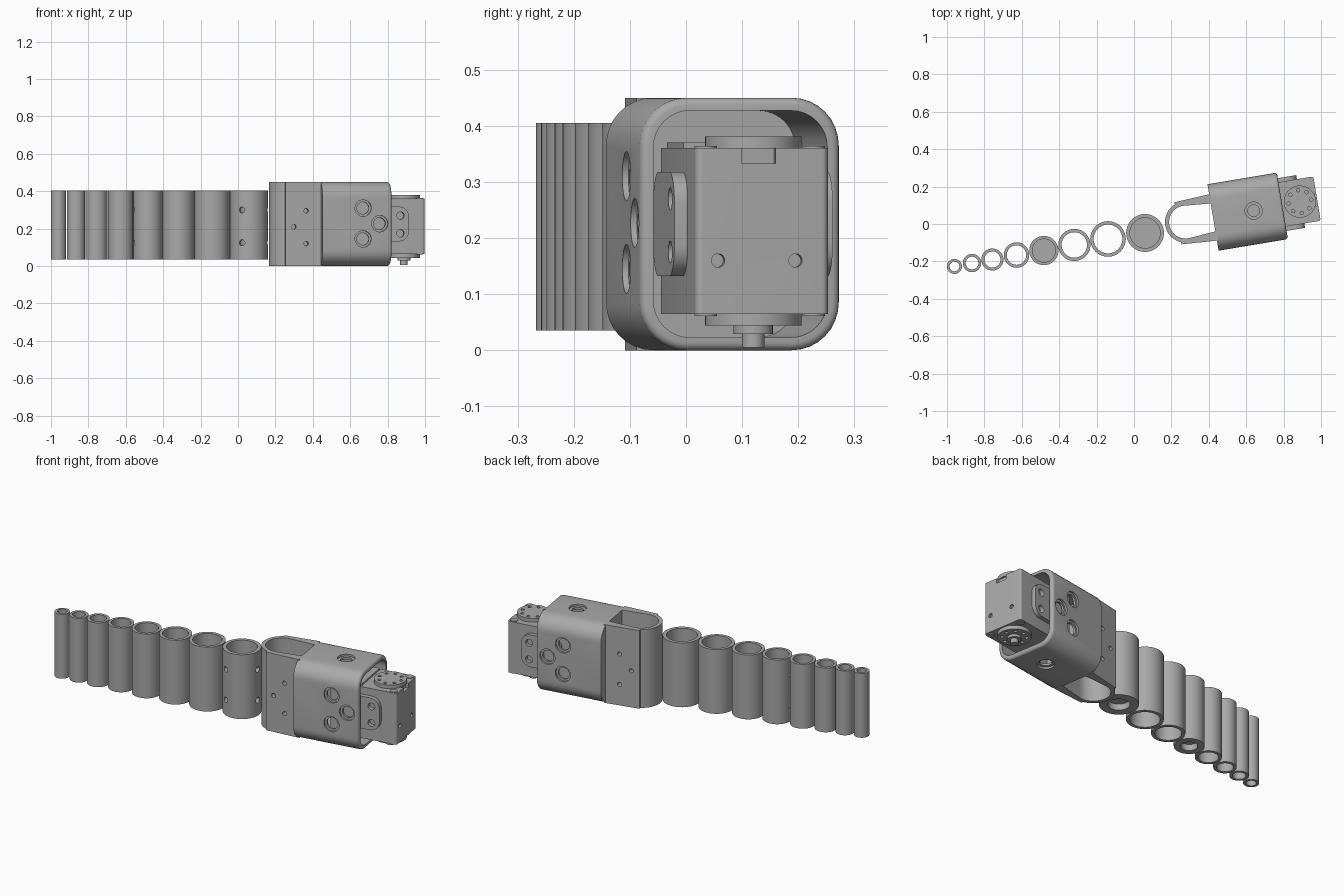
import bpy, bmesh, math
from mathutils import Matrix, Vector

if "Cube" in bpy.data.objects:
    bpy.data.objects.remove(bpy.data.objects["Cube"])

metal = bpy.data.materials.new("plain_grey")
metal.use_nodes = True
GREY = (0.4, 0.4, 0.4, 1)
metal.diffuse_color = GREY
metal.node_tree.nodes["Principled BSDF"].inputs["Base Color"].default_value = GREY

# The head is built along x, then turned and moved into place
HEAD = Matrix.Translation((0.608, 0.066, 0)) @ Matrix.Rotation(math.radians(9.5), 4, "Z")
AXES = {"x": Matrix.Rotation(math.pi / 2, 4, "Y"),
        "y": Matrix.Rotation(-math.pi / 2, 4, "X"), "z": Matrix()}


def finish(name, bm):
    bmesh.ops.recalc_face_normals(bm, faces=bm.faces)
    mesh = bpy.data.meshes.new(name)
    bm.to_mesh(mesh)
    bm.free()
    mesh.materials.append(metal)
    obj = bpy.data.objects.new(name, mesh)
    bpy.context.collection.objects.link(obj)
    return obj


def box(name, lo, hi, axis=None, radius=0, rim=0):
    """Box with edges along one axis rounded, and optionally its +x rim."""
    bm = bmesh.new()
    bmesh.ops.create_cube(bm, size=1)
    lo, hi = Vector(lo), Vector(hi)
    for v in bm.verts:
        v.co = (lo + hi) / 2 + v.co * (hi - lo)
    if axis:
        i = "xyz".index(axis)
        edges = [e for e in bm.edges
                 if abs(e.verts[0].co[i] - e.verts[1].co[i]) > 1e-5]
        bmesh.ops.bevel(bm, geom=edges, offset=radius, segments=8,
                        profile=0.5, affect="EDGES")
    if rim:
        edges = [e for e in bm.edges if all(v.co.x > hi.x - 1e-5 for v in e.verts)]
        bmesh.ops.bevel(bm, geom=edges, offset=rim, segments=4,
                        profile=0.5, affect="EDGES")
    return finish(name, bm)


def rod(name, centre, radius, length, axis="z"):
    bm = bmesh.new()
    bmesh.ops.create_cone(bm, cap_ends=True, segments=32, radius1=radius,
                          radius2=radius, depth=length,
                          matrix=Matrix.Translation(centre) @ AXES[axis])
    return finish(name, bm)


def prism(name, outline, z0, z1):
    bm = bmesh.new()
    face = bm.faces.new([bm.verts.new((x, y, z0)) for x, y in outline])
    top = bmesh.ops.extrude_face_region(bm, geom=[face])["geom"]
    for v in top:
        if isinstance(v, bmesh.types.BMVert):
            v.co.z = z1
    return finish(name, bm)


def lathe(name, profile, closed):
    bm = bmesh.new()
    verts = [bm.verts.new((r, 0, z)) for r, z in profile]
    edges = [bm.edges.new(p) for p in zip(verts, verts[1:])]
    if closed:
        edges.append(bm.edges.new((verts[-1], verts[0])))
    bmesh.ops.spin(bm, geom=verts + edges, axis=(0, 0, 1), cent=(0, 0, 0),
                   angle=math.tau, steps=48)
    bmesh.ops.remove_doubles(bm, verts=bm.verts, dist=1e-5)
    return finish(name, bm)


def cut(obj, *cutters):
    """Subtract the cutters one by one and discard them."""
    bpy.context.view_layer.objects.active = obj
    for c in cutters:
        c.hide_render = True
        mod = obj.modifiers.new("cut", "BOOLEAN")
        mod.operation, mod.solver, mod.object = "DIFFERENCE", "EXACT", c
        bpy.ops.object.modifier_apply(modifier=mod.name)
        bpy.data.objects.remove(c)


head = []

# Rounded shell, open towards the motor
shell = box("shell", (-0.188, -0.18, 0), (0.188, 0.18, 0.45), "x", 0.085, 0.014)
cut(shell, box("cutter", (-0.16, -0.157, 0.023), (0.3, 0.157, 0.427), "x", 0.065))
for u, z in ((0.032, 0.31), (0.032, 0.145), (0.122, 0.227)):
    cut(shell, rod("cutter", (u, 0, z), 0.032, 0.5, "y"))
    for side in (-1, 1):
        cut(shell, rod("cutter", (u, side * 0.18, z), 0.044, 0.022, "y"))
cut(shell, rod("cutter", (0.032, 0, 0.225), 0.031, 0.6))
for z in (0, 0.45):
    cut(shell, rod("cutter", (0.032, 0, z), 0.046, 0.022))
head.append(shell)

# U-shaped clip joining the shell to the tubes
def arc(radius, centre, steps=24):
    angles = [math.pi * (0.5 + i / steps) for i in range(steps + 1)]
    return [(centre + radius * math.cos(a), radius * math.sin(a)) for a in angles]


outline = [(-0.18, 0.11)] + arc(0.11, -0.337) + [(-0.18, -0.11)]
slot = [(-0.18, -0.075)] + arc(0.088, -0.337)[::-1] + [(-0.18, 0.075)]
clip = prism("clip", outline + slot, 0, 0.45)
arms = [clip]
for side in (-1, 1):
    pts = [(-0.378, side * 0.092), (-0.378, side * 0.114),
           (-0.18, side * 0.126), (-0.18, side * 0.092)]
    arms.append(prism("clip_arm", pts, 0, 0.45))
for part in arms:
    for u, z in ((-0.333, 0.21), (-0.267, 0.295), (-0.267, 0.12)):
        cut(part, rod("cutter", (u, 0, z), 0.012, 0.5, "y"))
head += arms

# Motor case with screw holes and a notch
motor = box("motor_case", (-0.01, -0.112, 0.065), (0.377, 0.128, 0.36), "z", 0.012)
cut(motor, box("cutter", (0.36, -0.03, 0.333), (0.4, 0.032, 0.4)))
for v in (-0.072, 0.068):
    cut(motor, rod("cutter", (0.377, v, 0.16), 0.012, 0.03, "x"))
head.append(motor)
head.append(box("motor_cap", (-0.01, -0.1, 0.36), (0.17, 0.115, 0.37)))
for v in (-0.09, 0.105):
    for z in (0.065, 0.36):
        head.append(rod("case_bolt", (0.35, v, z), 0.02, 0.008))

# Turning discs above and below the motor
horn_u, horn_v = 0.284, 0.007
for z in (0.37, 0.055):
    disc = rod("motor_disc", (horn_u, horn_v, z), 0.086, 0.022)
    outer = z + 0.011 * (1 if z > 0.2 else -1)
    for i in range(8):
        a = math.tau * i / 8
        spot = (horn_u + 0.062 * math.cos(a), horn_v + 0.062 * math.sin(a), outer)
        cut(disc, rod("cutter", spot, 0.009, 0.02))
    head.append(disc)
head.append(rod("disc_boss", (horn_u, horn_v, 0.038), 0.035, 0.018))
head.append(rod("disc_pin", (horn_u, horn_v, 0.018), 0.02, 0.026))

# Side brackets holding the motor
for side in (-1, 1):
    v = 0.007 + side * 0.131
    bracket = box("motor_bracket", (0.06, v - 0.012, 0.132), (0.288, v + 0.012, 0.318),
                  "y", 0.055)
    for z in (0.27, 0.175):
        cut(bracket, rod("cutter", (0.242, v, z), 0.02, 0.1, "y"))
    head.append(bracket)

for part in head:
    part.matrix_world = HEAD

# Row of shrinking tubes: x, y, radius, wall
TUBES = [(0.059, -0.048, 0.101, 0.02), (-0.139, -0.08, 0.095, 0.018),
         (-0.319, -0.112, 0.086, 0.018), (-0.482, -0.142, 0.078, 0.016),
         (-0.628, -0.166, 0.068, 0.016), (-0.757, -0.19, 0.059, 0.016),
         (-0.866, -0.209, 0.049, 0.015), (-0.96, -0.227, 0.04, 0.014)]
BOTTOM, TOP = 0.035, 0.405
HOLES = {0: (0, 248), 3: (190,)}
tubes = []
for n, (x, y, r, wall) in enumerate(TUBES):
    inner = r - wall
    if n in HOLES:
        # Floored tube with a recess underneath and side screw holes
        profile = [(0, 0.07), (r * 0.55, 0.07), (r * 0.55, BOTTOM), (r, BOTTOM),
                   (r, TOP), (inner, TOP), (inner, 0.09), (0, 0.09)]
        tube = lathe("floored_tube", profile, False)
        for degrees in HOLES[n]:
            a = math.radians(degrees)
            for z in (0.3, 0.125):
                drill = rod("cutter", (r, 0, 0), 0.016, 0.06, "x")
                drill.data.transform(Matrix.Translation((0, 0, z))
                                     @ Matrix.Rotation(a, 4, "Z"))
                cut(tube, drill)
    else:
        profile = [(r, BOTTOM), (r, TOP), (inner, TOP), (inner, BOTTOM)]
        tube = lathe("tube", profile, True)
    tube.location = (x, y, 0)
    tubes.append(tube)

# Smooth round faces, keep hard edges
bpy.ops.object.select_all(action="DESELECT")
for part in head + tubes:
    part.select_set(True)
bpy.context.view_layer.objects.active = shell
bpy.ops.object.shade_smooth_by_angle(angle=math.radians(30))
